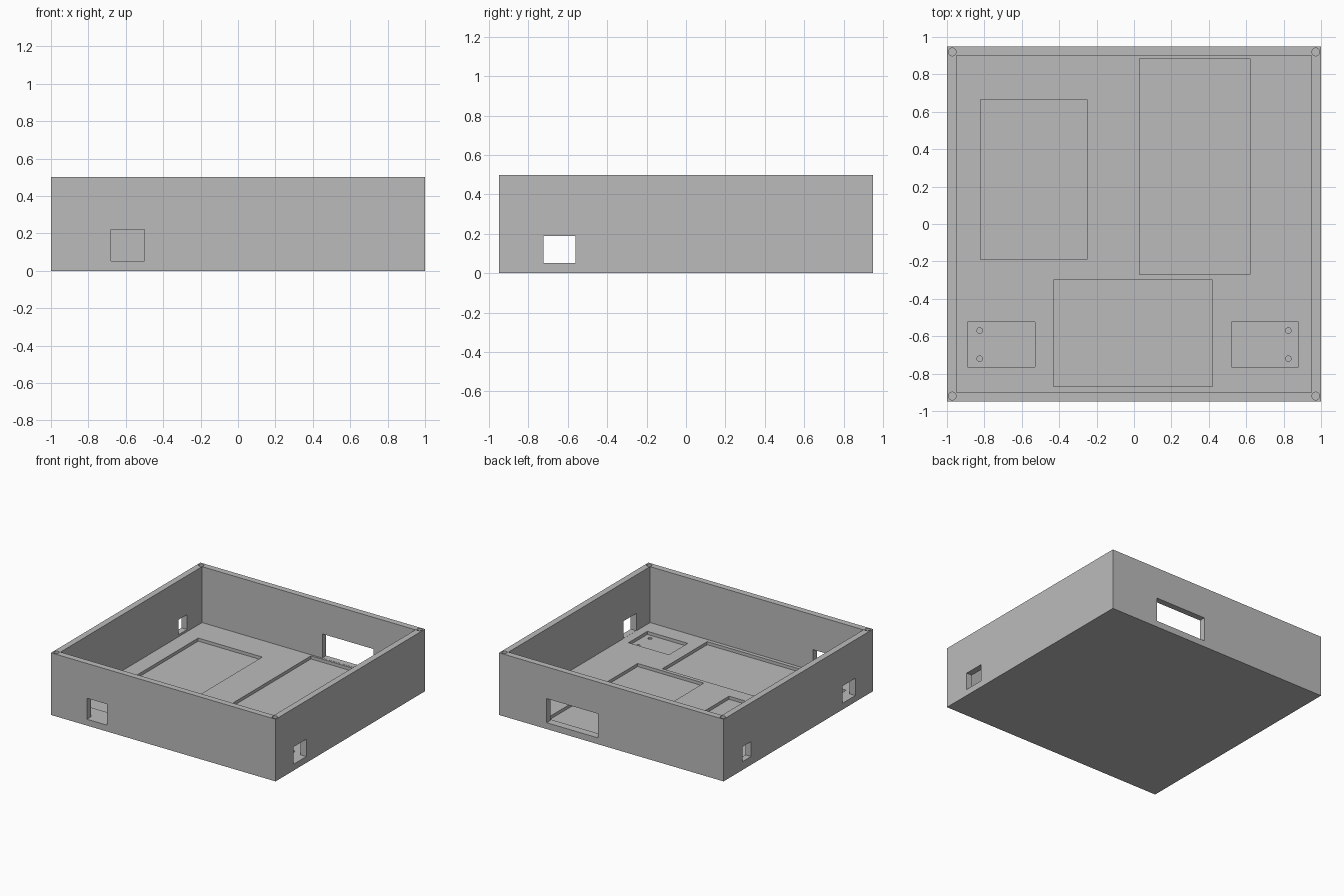
import bpy
from mathutils import Vector

cube = bpy.data.objects.get("Cube")
if cube:
    bpy.data.objects.remove(cube, do_unlink=True)

W, D, H = 1.0, 0.95, 0.5      # half width, half depth, height
WALL, FLOOR, POCKET = 0.05, 0.05, 0.025
SILL = FLOOR + 0.001

grey = bpy.data.materials.new("matte_grey")
grey.use_nodes = True
grey.diffuse_color = (0.5, 0.5, 0.5, 1)
grey.node_tree.nodes["Principled BSDF"].inputs["Base Color"].default_value = (0.5, 0.5, 0.5, 1)


def box(name, x, y, z):
    """Box spanning the three (min, max) ranges."""
    lo, hi = (Vector(p) for p in zip(x, y, z))
    bpy.ops.mesh.primitive_cube_add(size=1, location=(lo + hi) / 2)
    ob = bpy.context.object
    ob.name = name
    ob.scale = hi - lo
    bpy.ops.object.transform_apply(location=True, rotation=False, scale=True)
    ob.data.materials.append(grey)
    return ob


def cylinder(name, x, y, radius, z):
    bpy.ops.mesh.primitive_cylinder_add(vertices=32, radius=radius, depth=z[1] - z[0],
                                        location=(x, y, sum(z) / 2))
    ob = bpy.context.object
    ob.name = name
    ob.data.materials.append(grey)
    return ob


def cut(target, cutter):
    """Subtract the cutter from the target and discard it."""
    cutter.hide_render = True
    mod = target.modifiers.new("cut", 'BOOLEAN')
    mod.operation, mod.solver, mod.object = 'DIFFERENCE', 'EXACT', cutter
    bpy.context.view_layer.objects.active = target
    bpy.ops.object.modifier_apply(modifier=mod.name)
    bpy.data.objects.remove(cutter, do_unlink=True)


# Open tray: outer block minus the cavity
tray = box("enclosure_tray", (-W, W), (-D, D), (0, H))
cut(tray, box("cavity", (WALL - W, W - WALL), (WALL - D, D - WALL), (FLOOR, H + 0.1)))

# Shallow component pockets in the floor
pockets = {
    "left_pocket": ((-0.82, -0.25), (-0.19, 0.665)),
    "right_pocket": ((0.03, 0.62), (-0.27, 0.885)),
    "front_pocket": ((-0.43, 0.42), (-0.87, -0.30)),
    "small_left_pocket": ((-0.89, -0.53), (-0.765, -0.525)),
    "small_right_pocket": ((0.52, 0.88), (-0.765, -0.525)),
}
for name, (x, y) in pockets.items():
    cut(tray, box(name, x, y, (POCKET, FLOOR + 0.1)))

# Wall openings
out, reach = 0.1, WALL + 0.01
openings = {
    "front_opening": ((-0.68, -0.50), (-D - out, reach - D), (SILL, 0.22)),
    "back_opening": ((0.12, 0.575), (D - reach, D + out), (SILL, 0.245)),
    "right_opening": ((W - reach, W + out), (-0.725, -0.56), (SILL, 0.19)),
    "left_opening": ((-W - out, reach - W), (-0.725, -0.56), (SILL, 0.19)),
    "slot_opening": ((-W - out, reach - W), (0.60, 0.71), (0.067, 0.187)),
}
for name, ranges in openings.items():
    cut(tray, box(name, *ranges))

# Screw holes in the rim corners and pilot holes in the small pockets
for side in (-1, 1):
    for end in (-1, 1):
        cut(tray, cylinder("corner_hole", side * 0.972, end * 0.92, 0.021, (H - 0.12, H + 0.05)))
    for y in (-0.57, -0.72):
        cut(tray, cylinder("pilot_hole", side * 0.825, y, 0.015, (0.008, 0.06)))

# Crisp flat faces, smooth hole walls
bpy.ops.object.select_all(action='DESELECT')
tray.select_set(True)
bpy.context.view_layer.objects.active = tray
bpy.ops.object.shade_smooth_by_angle(angle=0.5)
